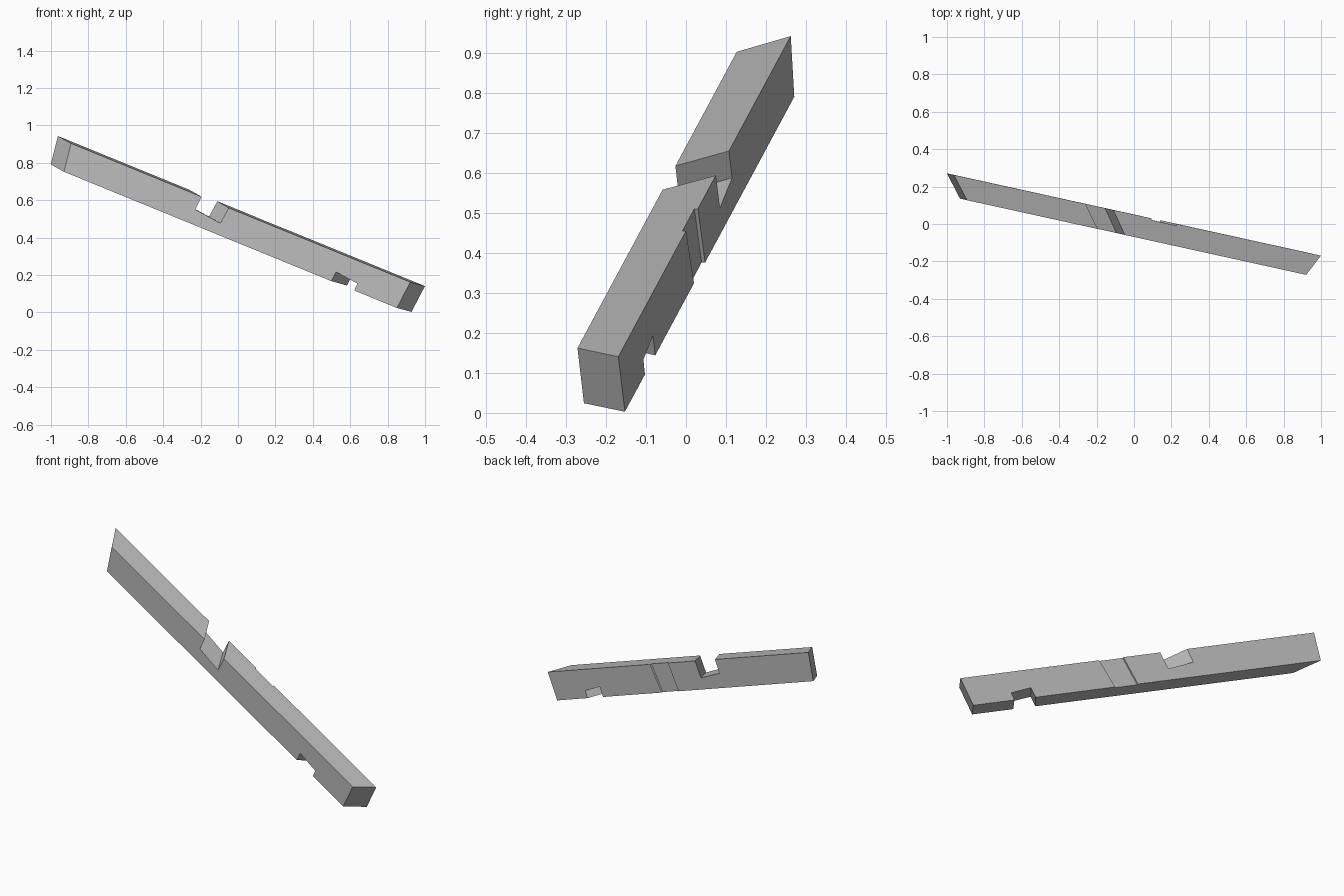
import bpy
import bmesh
from mathutils import Matrix, Vector

cube = bpy.data.objects.get("Cube")
if cube:
    bpy.data.objects.remove(cube, do_unlink=True)

# Beam axes: along its length, across its width, up its height
along = Vector((0.907, -0.1995, -0.371)).normalized()
across = Vector((0.216, 0.976, 0.003))
across = (across - along * across.dot(along)).normalized()
up = along.cross(across)
centre = across * -0.0075 + up * 0.4285
frame = Matrix((along, across, up)).transposed()
W, H = 0.0585, 0.0777     # half width and half height of the beam

grey = bpy.data.materials.new("plain grey")
grey.use_nodes = True
colour = (0.5, 0.5, 0.5, 1)
grey.diffuse_color = colour
grey.node_tree.nodes["Principled BSDF"].inputs["Base Color"].default_value = colour


def block(name, start, end, width, low, high):
    """Skewed block: start and end are planes (middle, slope by width, slope
    by height); low and high give the height at the start and at the end."""
    bm = bmesh.new()
    bmesh.ops.create_cube(bm, size=2)
    for v in bm.verts:
        side = 0 if v.co.x < 0 else 1
        mid, by_width, by_height = (start, end)[side]
        t = width[0 if v.co.y < 0 else 1]
        h = (low if v.co.z < 0 else high)[side]
        v.co = centre + frame @ Vector((mid + by_width * t + by_height * h, t, h))
    mesh = bpy.data.meshes.new(name)
    bm.to_mesh(mesh)
    bm.free()
    mesh.materials.append(grey)
    obj = bpy.data.objects.new(name, mesh)
    bpy.context.collection.objects.link(obj)
    return obj


# Beam with obliquely sawn ends
beam = block("timber_beam", (-1.213, -0.9, -0.13), (0.85, 0.5, 0.11),
             (-W, W), (-H, -H), (H, H))

# Joint notches: top, underside, and a shallow housing on the back
over = 0.15
cutters = [
    block("top_notch_cutter", (-0.458, -0.85, 0.1), (-0.298, -0.816, 0.135),
          (-over, over), (0.002, -0.0155), (over, over)),
    block("underside_notch_cutter", (0.467, 0.55, 0.12), (0.594, 0.5, 0.05),
          (-over, over), (-over, -over), (-0.0225, -0.0365)),
    block("back_housing_cutter", (-0.1233, 0, 0.17), (0.0207, 0, 0.224),
          (W - 0.009, over), (-over, -over), (over, over)),
]
for cutter in cutters:
    cutter.hide_render = True
    mod = beam.modifiers.new(cutter.name, "BOOLEAN")
    mod.operation = "DIFFERENCE"
    mod.solver = "EXACT"
    mod.object = cutter

# Bake the cuts and discard the cutters
bpy.context.view_layer.objects.active = beam
for mod in list(beam.modifiers):
    bpy.ops.object.modifier_apply(modifier=mod.name)
for cutter in cutters:
    bpy.data.objects.remove(cutter, do_unlink=True)
